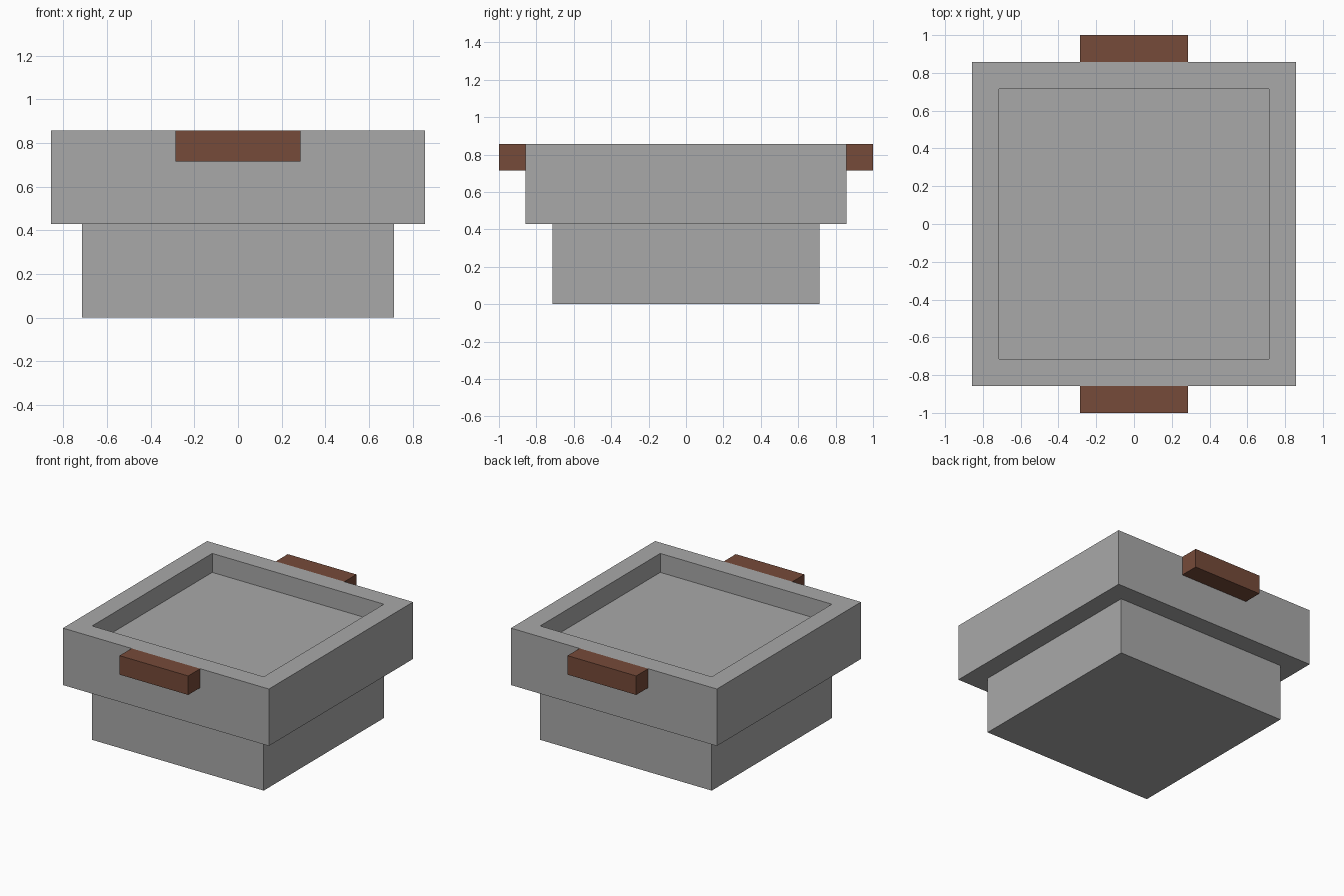
import bpy
import bmesh

cube = bpy.data.objects.get("Cube")
if cube:
    bpy.data.objects.remove(cube, do_unlink=True)

U = 1 / 7  # grid unit shared by all parts


def make_material(name, rgb):
    mat = bpy.data.materials.new(name)
    mat.use_nodes = True
    colour = (*rgb, 1.0)
    mat.diffuse_color = colour
    bsdf = next(n for n in mat.node_tree.nodes if n.type == "BSDF_PRINCIPLED")
    bsdf.inputs["Base Color"].default_value = colour
    return mat


def add_object(name, bm, mat):
    bmesh.ops.recalc_face_normals(bm, faces=bm.faces)
    mesh = bpy.data.meshes.new(name)
    bm.to_mesh(mesh)
    bm.free()
    mesh.materials.append(mat)
    obj = bpy.data.objects.new(name, mesh)
    bpy.context.collection.objects.link(obj)
    return obj


def square_stack(name, profile, mat):
    """Closed solid from square rings given as (half width, height)."""
    bm = bmesh.new()
    rings = [[bm.verts.new((sx * w * U, sy * w * U, z * U))
              for sx, sy in ((-1, -1), (1, -1), (1, 1), (-1, 1))]
             for w, z in profile]
    for low, high in zip(rings, rings[1:]):
        for i in range(4):
            j = (i + 1) % 4
            bm.faces.new((low[i], low[j], high[j], high[i]))
    bm.faces.new(rings[0][::-1])
    bm.faces.new(rings[-1])
    return add_object(name, bm, mat)


def box(name, size, centre, mat):
    bm = bmesh.new()
    bmesh.ops.create_cube(bm, size=1)
    bmesh.ops.scale(bm, vec=[s * U for s in size], verts=bm.verts)
    bmesh.ops.translate(bm, vec=[c * U for c in centre], verts=bm.verts)
    return add_object(name, bm, mat)


grey = make_material("stone grey", (0.397, 0.397, 0.397))
brown = make_material("handle brown", (0.181, 0.069, 0.041))

# Narrow foot, wide rim and shallow square recess
square_stack("basin", [(5, 0), (5, 3), (6, 3), (6, 6), (5, 6), (5, 5)], grey)

# Handles at front and back, flush with the rim top
for side, y in (("front", -6.5), ("back", 6.5)):
    box(side + "_handle", (4, 1, 1), (0, y, 5.5), brown)
